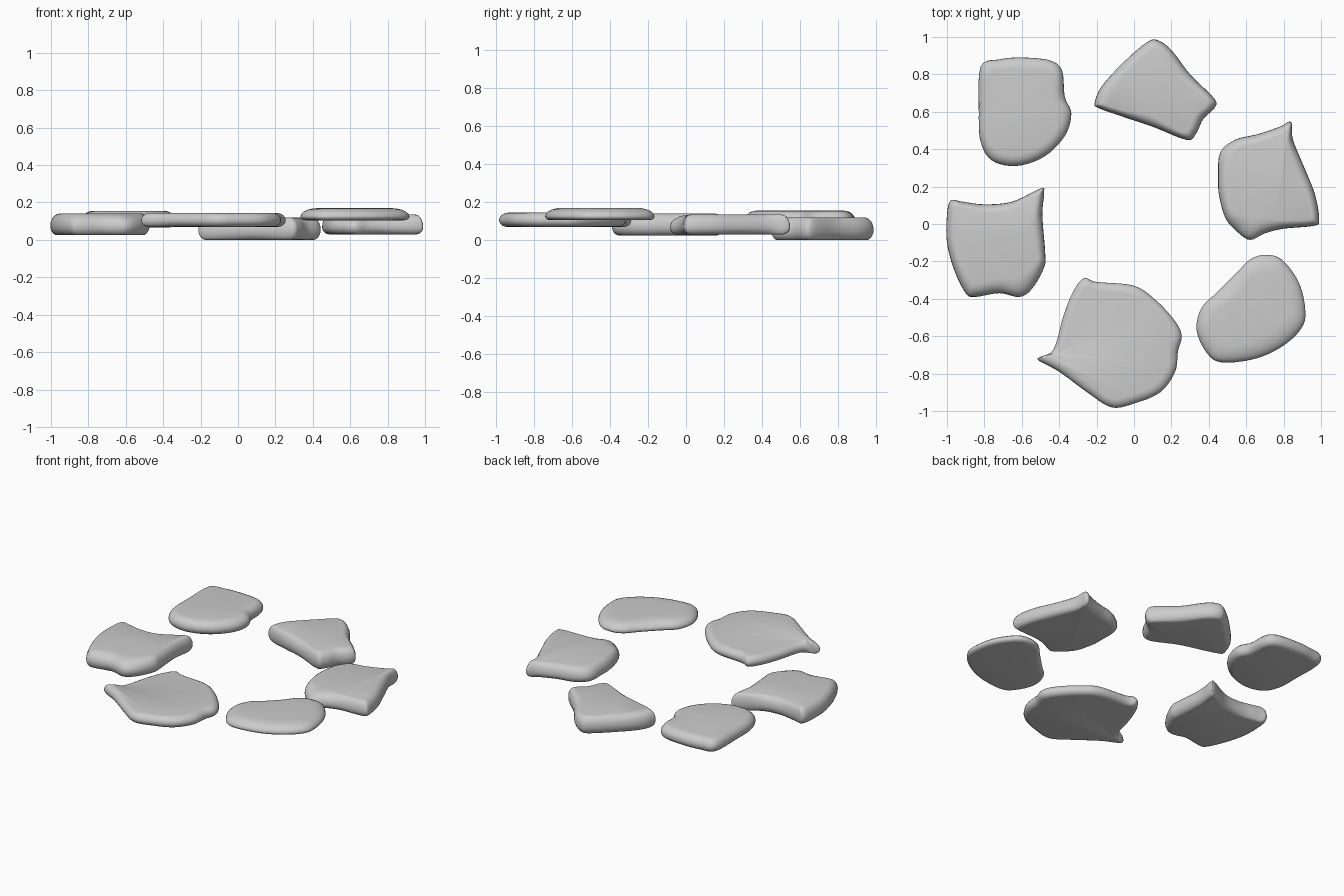
import bpy, bmesh, math
from mathutils import Vector

if "Cube" in bpy.data.objects:
    bpy.data.objects.remove(bpy.data.objects["Cube"])


def smooth_outline(pts, n=4):
    """Closed Catmull-Rom curve; each point is (x, y, optional top inset)."""
    p = [Vector((q[0], q[1], q[2] if len(q) > 2 else -1)) for q in pts]
    return p, n


def stone(name, pts, z0, z1, belly, top_in=0.05, bot_in=0.04, n=5):
    p = [Vector((q[0], q[1], q[2] if len(q) > 2 else top_in)) for q in pts]
    out = []
    for i in range(len(p)):
        a, b, c, d = (p[(i + k) % len(p)] for k in (-1, 0, 1, 2))
        for s in range(n):
            t = s / n
            out.append(0.5 * (2 * b + (c - a) * t + (2 * a - 5 * b + 4 * c - d) * t * t
                              + (3 * b - a - 3 * c + d) * t ** 3))
    centre = Vector((sum(v.x for v in out), sum(v.y for v in out))) / len(out)
    # rounded rim: elliptical below and above the widest height
    steps = 5
    prof = []
    for k in range(steps + 1):
        a = math.pi / 2 * k / steps
        prof.append((1 - math.sin(a), belly - (belly - z0) * math.cos(a), False))
    for k in range(1, steps + 1):
        a = math.pi / 2 * k / steps
        prof.append((1 - math.cos(a), belly + (z1 - belly) * math.sin(a), True))
    bm = bmesh.new()
    rings = []
    for f, z, upper in prof:
        ring = []
        for v in out:
            q = Vector((v.x, v.y))
            inset = f * (v.z if upper else bot_in)
            q += (centre - q).normalized() * inset
            ring.append(bm.verts.new((q.x, q.y, z)))
        rings.append(ring)
    m = len(out)
    for r, s in zip(rings, rings[1:]):
        for i in range(m):
            j = (i + 1) % m
            bm.faces.new((r[i], r[j], s[j], s[i]))
    bm.faces.new(rings[-1])
    bm.faces.new(rings[0][::-1])
    bmesh.ops.recalc_face_normals(bm, faces=bm.faces)
    for f in bm.faces:
        f.smooth = True
    me = bpy.data.meshes.new(name)
    bm.to_mesh(me)
    bm.free()
    ob = bpy.data.objects.new(name, me)
    bpy.context.collection.objects.link(ob)


# back left stone
stone("stone_back_left", [
    (-.82, .84), (-.72, .88), (-.6, .89), (-.45, .875), (-.385, .82), (-.37, .68),
    (-.335, .59), (-.37, .47), (-.48, .36), (-.63, .31), (-.76, .34), (-.82, .44),
    (-.83, .6)], .065, .155, .105, .06)

# back stone
stone("stone_back", [
    (-.21, .65), (-.17, .74), (-.05, .87), (.06, .965), (.12, .985), (.2, .93),
    (.3, .8), (.43, .67), (.43, .62), (.37, .56), (.33, .48), (.28, .45), (.1, .52),
    (-.05, .57), (-.19, .62)], .0, .12, .055)

# right stone, with a foot bulging out at its lower front corner
stone("stone_right", [
    (.46, .38, .08), (.54, .45), (.66, .48), (.78, .52), (.84, .545), (.85, .45),
    (.92, .28), (.97, .15), (.99, .02), (.96, -.01), (.8, -.025), (.7, -.05, .08),
    (.62, -.085, .12), (.55, -.04, .1), (.49, .03), (.455, .15), (.45, .25)],
    .03, .135, .07)

# left stone, sloping more towards its front edge
stone("stone_left", [
    (-.98, .125), (-.92, .12), (-.8, .105), (-.65, .12), (-.5, .19), (-.48, .17),
    (-.49, .05), (-.475, -.15), (-.48, -.23), (-.54, -.34, .09), (-.61, -.39, .11),
    (-.72, -.37, .08), (-.85, -.39, .08), (-.9, -.37, .07), (-.96, -.25), (-1, -.1),
    (-1, .05)], .025, .14, .075)

# front stone
stone("stone_front", [
    (-.27, -.29), (-.2, -.31), (0, -.33), (.12, -.41), (.22, -.52), (.255, -.6),
    (.235, -.68), (.22, -.79), (.14, -.9), (0, -.96), (-.12, -.98), (-.25, -.9),
    (-.4, -.79), (-.51, -.73), (-.5, -.71), (-.43, -.67), (-.38, -.5), (-.33, -.37)],
    .07, .145, .105)

# front right stone, domed above a thin rim
stone("stone_front_right", [
    (.7, -.165), (.79, -.19), (.88, -.31), (.915, -.45), (.9, -.55), (.8, -.65),
    (.65, -.72), (.47, -.74), (.39, -.69), (.335, -.57), (.36, -.45), (.45, -.36),
    (.55, -.26), (.62, -.19)], .105, .17, .125, .1, .03)
